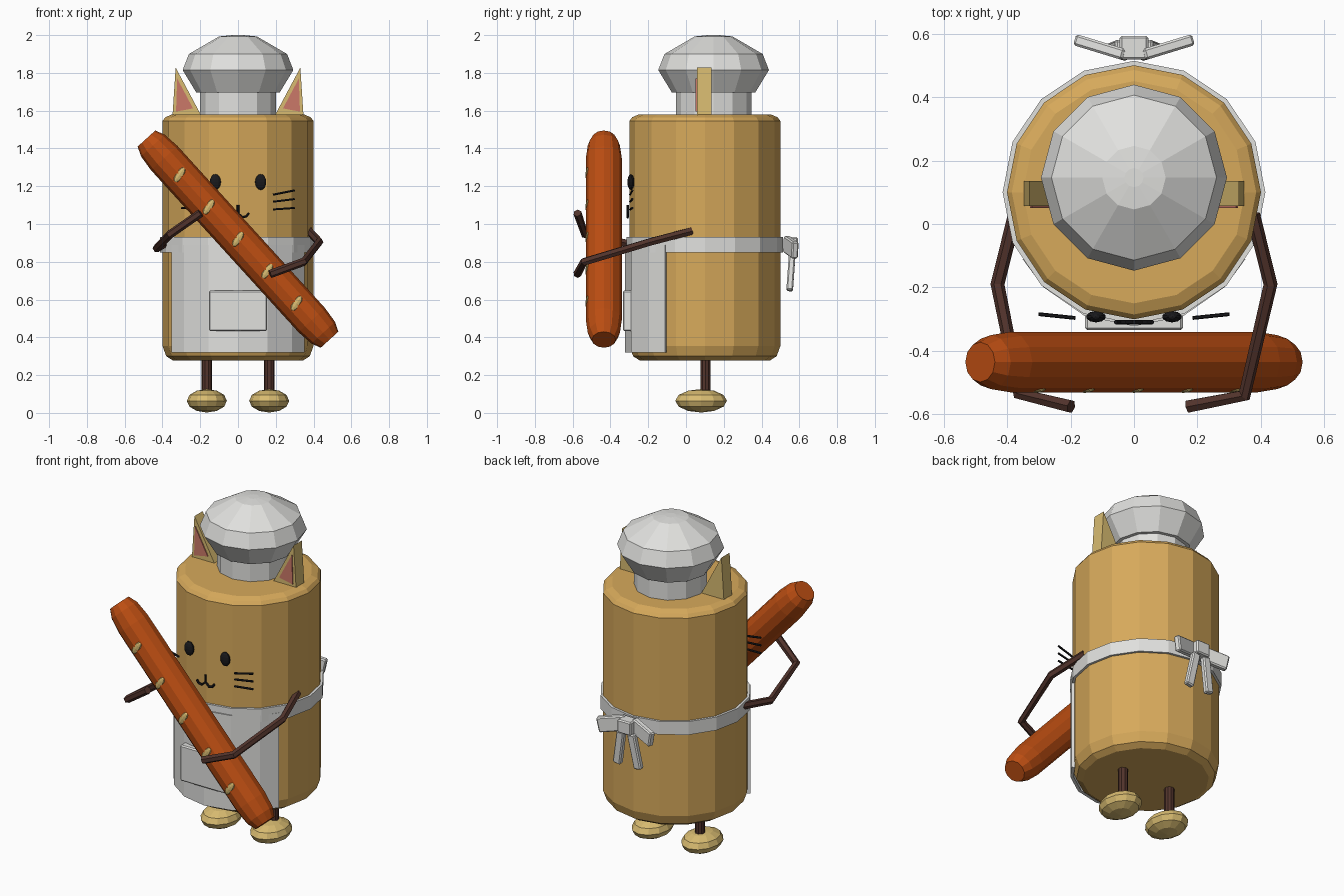
import bpy, bmesh, math
from mathutils import Matrix, Vector

if "Cube" in bpy.data.objects:
    bpy.data.objects.remove(bpy.data.objects["Cube"])


def mat(name, r, g, b):
    m = bpy.data.materials.new(name)
    m.diffuse_color = (r, g, b, 1)
    m.use_nodes = True
    m.node_tree.nodes["Principled BSDF"].inputs["Base Color"].default_value = m.diffuse_color
    return m


CRUST = mat("golden_tan", 0.68, 0.40, 0.105)
DOUGH = mat("pale_dough", 0.69, 0.50, 0.165)
WHITE = mat("cloth_white", 0.75, 0.75, 0.73)
BREAD = mat("baked_orange", 0.50, 0.075, 0.006)
BROWN = mat("dark_brown", 0.085, 0.034, 0.025)
PINK = mat("ear_pink", 0.60, 0.19, 0.14)
BLACK = mat("black", 0.010, 0.010, 0.012)


def finish(bm, name, m):
    bmesh.ops.recalc_face_normals(bm, faces=bm.faces)
    me = bpy.data.meshes.new(name)
    bm.to_mesh(me)
    bm.free()
    me.materials.append(m)
    ob = bpy.data.objects.new(name, me)
    bpy.context.collection.objects.link(ob)
    return ob


def lathe(name, profile, sides, m, loc=(0, 0, 0), closed=False, rot_y=0):
    """Turn (radius, z) points round the z axis."""
    bm = bmesh.new()
    rings = [[bm.verts.new((r * math.cos(2 * math.pi * i / sides),
                            r * math.sin(2 * math.pi * i / sides), z))
              for i in range(sides)] for r, z in profile]
    pairs = list(zip(rings, rings[1:]))
    if closed:
        pairs.append((rings[-1], rings[0]))
    else:
        bm.faces.new(rings[0])
        bm.faces.new(rings[-1])
    for a, b in pairs:
        for i in range(sides):
            j = (i + 1) % sides
            bm.faces.new((a[i], a[j], b[j], b[i]))
    ob = finish(bm, name, m)
    ob.location = loc
    ob.rotation_euler = (0, rot_y, 0)
    return ob


def ball(name, loc, size, m, seg=12, rings=6, rot_y=0):
    bm = bmesh.new()
    bmesh.ops.create_uvsphere(bm, u_segments=seg, v_segments=rings, radius=1)
    bmesh.ops.scale(bm, vec=size, verts=bm.verts)
    ob = finish(bm, name, m)
    ob.location = loc
    ob.rotation_euler = (0, rot_y, 0)
    return ob


def box(name, loc, size, m, rot=(0, 0, 0), bevel=0.007):
    bm = bmesh.new()
    bmesh.ops.create_cube(bm, size=1)
    bmesh.ops.scale(bm, vec=size, verts=bm.verts)
    ob = finish(bm, name, m)
    ob.location = loc
    ob.rotation_euler = rot
    mod = ob.modifiers.new("bevel", 'BEVEL')
    mod.width, mod.segments = bevel, 1
    return ob


def prism(name, pts, y0, y1, m):
    """Extrude an outline in x, z from y0 to y1."""
    bm = bmesh.new()
    f = bm.faces.new([bm.verts.new((x, y0, z)) for x, z in pts])
    ext = bmesh.ops.extrude_face_region(bm, geom=[f])
    vs = [v for v in ext["geom"] if isinstance(v, bmesh.types.BMVert)]
    bmesh.ops.translate(bm, vec=(0, y1 - y0, 0), verts=vs)
    return finish(bm, name, m)


def tube(name, pts, r, m):
    cu = bpy.data.curves.new(name, 'CURVE')
    cu.dimensions = '3D'
    cu.bevel_depth, cu.bevel_resolution, cu.use_fill_caps = r, 1, True
    sp = cu.splines.new('POLY')
    sp.points.add(len(pts) - 1)
    for p, c in zip(sp.points, pts):
        p.co = (*c, 1)
    sp.use_smooth = False
    cu.materials.append(m)
    ob = bpy.data.objects.new(name, cu)
    bpy.context.collection.objects.link(ob)
    return ob


# Body
CY = 0.10
lathe("body", [(0.345, 0.278), (0.38, 0.30), (0.40, 0.355),
               (0.40, 1.545), (0.385, 1.565), (0.35, 1.58)], 16, CRUST, (0, CY, 0))

# Hat
lathe("hat_band", [(0.20, 1.56), (0.20, 1.72)], 12, WHITE, (0, 0.146, 0))
lathe("hat_puff", [(0.22, 1.695), (0.293, 1.815), (0.26, 1.90), (0.10, 1.993),
                   (0.03, 2.0)], 12, WHITE, (0, 0.146, 0))

# Apron: waist band, curved front panel, pocket
lathe("apron_band", [(0.395, 0.85), (0.414, 0.85), (0.414, 0.93), (0.395, 0.93)],
      16, WHITE, (0, CY, 0), closed=True)
bm = bmesh.new()
cols = []
for deg in (-60, -45, -22.5, 0, 22.5, 45, 60):
    a = math.radians(deg)
    col = []
    for off, z in ((0, 0.32), (0, 0.89), (0.018, 0.89), (0.018, 0.32)):
        col.append(bm.verts.new(((0.405 - off) * math.sin(a),
                                 CY - (0.422 - off) * math.cos(a), z)))
    cols.append(col)
for a, b in zip(cols, cols[1:]):
    for i in range(4):
        j = (i + 1) % 4
        bm.faces.new((a[i], a[j], b[j], b[i]))
bm.faces.new(cols[0])
bm.faces.new(cols[-1])
finish(bm, "apron_panel", WHITE)
box("apron_pocket", (0, -0.307, 0.54), (0.308, 0.054, 0.215), WHITE)

# Bow at the back
box("bow_knot", (0, 0.555, 0.89), (0.09, 0.075, 0.08), WHITE)
for s, side in ((-1, "left"), (1, "right")):
    box("bow_loop_" + side, (s * 0.102, 0.555, 0.877), (0.165, 0.036, 0.09), WHITE,
        (0, s * math.radians(12), s * math.radians(17)))
    box("bow_tail_" + side, (s * 0.052, 0.556, 0.75), (0.05, 0.035, 0.21), WHITE,
        (math.radians(-4), -s * math.radians(10), 0))

# Paired parts: ears, eyes, whiskers, legs, feet
for s, side in ((-1, "left"), (1, "right")):
    prism("ear_" + side, [(s * 0.348, 1.555), (s * 0.33, 1.828), (s * 0.195, 1.575)],
          0.057, 0.135, DOUGH)
    prism("inner_ear_" + side, [(s * 0.328, 1.595), (s * 0.322, 1.77), (s * 0.238, 1.612)],
          0.051, 0.059, PINK)
    ball("eye_" + side, (s * 0.12, -0.292, 1.222), (0.031, 0.018, 0.042), BLACK, 10, 8)
    for k, (z0, z1) in enumerate(((1.155, 1.178), (1.118, 1.132), (1.077, 1.085))):
        tube(f"whisker_{side}_{k + 1}", [(s * 0.185, -0.296, z0), (s * 0.30, -0.284, z1)],
             0.006, BLACK)
    lathe("leg_" + side, [(0.028, 0.08), (0.028, 0.31)], 10, BROWN, (s * 0.165, 0.103, 0))
    ball("foot_" + side, (s * 0.165, 0.08, 0.064), (0.106, 0.137, 0.062), DOUGH, 12, 6)

# Mouth
Y = -0.309
tube("mouth_stem", [(0, Y, 1.10), (0, Y, 1.055)], 0.007, BLACK)
tube("mouth_curve", [(-0.058, Y, 1.058), (-0.045, Y, 1.04), (-0.025, Y, 1.036),
                     (0, Y, 1.058), (0.025, Y, 1.036), (0.045, Y, 1.04),
                     (0.058, Y, 1.058)], 0.007, BLACK)

# Arms
tube("arm_right", [(0.375, 0.03, 0.963), (0.43, -0.19, 0.905), (0.348, -0.54, 0.80),
                   (0.17, -0.575, 0.735)], 0.022, BROWN)
tube("arm_left", [(-0.375, 0.03, 0.905), (-0.43, -0.19, 0.872), (-0.36, -0.535, 0.945),
                  (-0.198, -0.575, 1.058)], 0.022, BROWN)

# Long loaf with scored marks on the front
tilt = math.radians(-42.3)
axis = Vector((math.sin(tilt), 0, math.cos(tilt)))
half = [(0.095, 0.58), (0.085, 0.67), (0.063, 0.72)]
lathe("loaf", [(r, -z) for r, z in reversed(half)] + half, 12, BREAD,
      (0, -0.435, 0.92), rot_y=tilt)
for k in range(-2, 3):
    p = Vector((0, -0.521, 0.92)) + axis * (0.23 * k)
    ball(f"loaf_score_{k + 3}", p, (0.023, 0.011, 0.045), DOUGH, 8, 6, math.radians(33))
